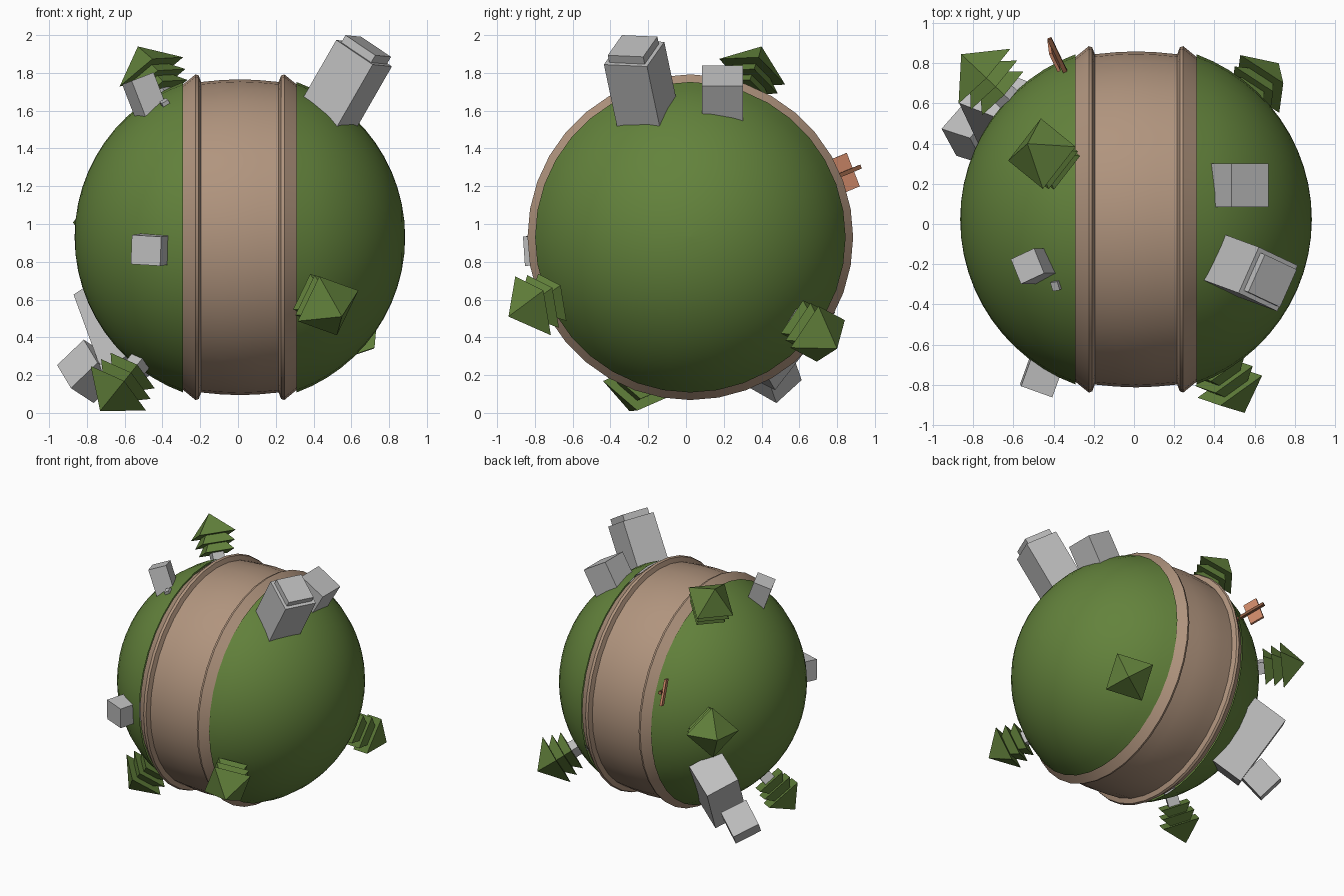
import bpy, bmesh, math
from mathutils import Vector, Matrix

if "Cube" in bpy.data.objects:
    bpy.data.objects.remove(bpy.data.objects["Cube"])

C = Vector((0.01, 0.023, 0.93))   # planet centre
R = 0.875                         # planet radius


def material(name, rgb):
    m = bpy.data.materials.new(name)
    m.diffuse_color = (*rgb, 1)
    m.use_nodes = True
    m.node_tree.nodes["Principled BSDF"].inputs["Base Color"].default_value = m.diffuse_color
    return m


GREEN = material("grass green", (0.125, 0.225, 0.045))
ROAD = material("road tan", (0.44, 0.30, 0.21))
GREY = material("building grey", (0.52, 0.52, 0.52))
ORANGE = material("sign orange", (0.62, 0.25, 0.14))
BROWN = material("post brown", (0.25, 0.10, 0.05))


def finish(name, bm, mat, smooth=None):
    bmesh.ops.remove_doubles(bm, verts=bm.verts, dist=1e-5)
    bmesh.ops.recalc_face_normals(bm, faces=bm.faces)
    me = bpy.data.meshes.new(name)
    bm.to_mesh(me)
    bm.free()
    me.materials.append(mat)
    ob = bpy.data.objects.new(name, me)
    bpy.context.collection.objects.link(ob)
    if smooth:
        bpy.ops.object.select_all(action='DESELECT')
        ob.select_set(True)
        bpy.context.view_layer.objects.active = ob
        bpy.ops.object.shade_smooth_by_angle(angle=math.radians(smooth))
    return ob


def frame(origin, axis, hint):
    """Local z along axis, local x as near as possible to hint."""
    n = Vector(axis).normalized()
    u = Vector(hint)
    u = (u - n * u.dot(n)).normalized()
    v = n.cross(u)
    return Matrix.Translation(origin) @ Matrix((u, v, n)).transposed().to_4x4()


def lathe(name, profile, mat, steps=36, smooth=30):
    """Revolve (x, radius) points about the planet's x axis."""
    bm = bmesh.new()
    rings = []
    for x, r in profile:
        ring = []
        for i in range(steps):
            a = 2 * math.pi * i / steps
            ring.append(bm.verts.new(C + Vector((x, r * math.cos(a), r * math.sin(a)))))
        rings.append(ring)
    for a, b in zip(rings, rings[1:]):
        for i in range(steps):
            j = (i + 1) % steps
            bm.faces.new((a[i], a[j], b[j], b[i]))
    for (x, r), ring in zip(profile, rings):
        if r < 0.03:
            bm.faces.new(ring)
    return finish(name, bm, mat, smooth)


def box(name, base, axis, hint, size, mat=GREY):
    """Box standing on base, growing along axis."""
    bm = bmesh.new()
    m = frame(Vector(base), axis, hint) @ Matrix.Translation((0, 0, size[2] / 2))
    bmesh.ops.create_cube(bm, size=1, matrix=m @ Matrix.Diagonal((*size, 1)))
    return finish(name, bm, mat)


# planet: two grassy caps either side of the road
edge = math.acos(0.30 / R)
for side, label in ((-1, "left"), (1, "right")):
    prof = [(side * R * math.cos(edge * k / 12), max(R * math.sin(edge * k / 12), 0.002))
            for k in range(13)]
    lathe("grass_cap_" + label, prof, GREEN)

# road band with raised kerbs
half = [(0.305, 0.805), (0.235, 0.862), (0.218, 0.856), (0.205, 0.822), (0.10, 0.832)]
lathe("road_band", [(-x, r) for x, r in half] + [(0, 0.836)] + half[::-1], ROAD)


# trees: square trunk and three four-sided tiers, widest on top
def tree(name, tip, corner):
    axis = Vector(tip) - C
    reach, n = axis.length, axis.normalized()
    box(name + "_trunk", C + n * 0.82, n, Vector(corner) + n.cross(Vector(corner)),
        (0.085, 0.085, 0.15))
    bm = bmesh.new()
    for start, height, wide, top in ((0.285, 0.11, 0.150, 0.05),
                                     (0.225, 0.11, 0.168, 0.06),
                                     (0.160, 0.16, 0.188, 0.0)):
        m = frame(C + n * (reach - start + height / 2), n, corner)
        bmesh.ops.create_cone(bm, cap_ends=True, segments=4, radius1=wide,
                              radius2=top, depth=height, matrix=m)
    finish(name + "_foliage", bm, GREEN)


tree("tree_top", (-0.53, 0.40, 1.94), (0.17, 0.035, 0.078))
tree("tree_bottom", (-0.73, -0.30, 0.01), (0.777, 0, -0.629))
tree("tree_front", (0.55, -0.94, 0.51), (0.15, 0.05, 0.075))
tree("tree_back_right", (0.72, 0.80, 0.34), (0.106, 0.004, 0.133))
tree("tree_back_left", (-0.86, 0.845, 1.02), (0.683, 0.725, 0))

# tower with a stepped roof, and the cube beside it
n = Vector((0.49, -0.18, 0.853)).normalized()
base = Vector((0.491, -0.21, 1.597))
box("tower", base - n * 0.03, n, (0.19, -0.09, -0.127), (0.25, 0.25, 0.39))
box("tower_roof", base + n * 0.36, n, (0.19, -0.09, -0.127), (0.205, 0.205, 0.045))
box("cube_house", (0.468, 0.193, 1.60), (0.51, 0, 0.86), (0, 1, 0), (0.215, 0.215, 0.215))

# small chimney-like block and a stone near the top
box("small_block", (-0.458, -0.21, 1.584), (-0.36, 0, 0.93), (0.12, 0.055, 0.04),
    (0.135, 0.135, 0.20))
box("stone", (-0.372, -0.295, 1.61), (-0.4, -0.3, 0.8), (1, 0.3, 0), (0.04, 0.045, 0.05))

# block on the front
n = Vector((-0.34, -0.94, -0.05)).normalized()
box("front_block", Vector((-0.487, -0.83, 0.86)) - n * 0.18, n, (0.165, -0.06, -0.01),
    (0.165, 0.155, 0.18))

# long building low on the back left, with a block on top
n, length = Vector((-0.788, 0.306, -0.525)), Vector((0.278, -0.587, -0.76))
mid = C + Vector((-0.63, 0.472, -0.485))
box("long_building", mid - n * 0.135, n, length, (0.54, 0.25, 0.27))
box("rooftop_block", C + Vector((-0.80, 0.43, -0.71)) - Vector((-0.70, 0.23, -0.67)) * 0.1,
    (-0.70, 0.23, -0.67), (0.39, -0.69, -0.61), (0.195, 0.20, 0.20))

# signpost by the road
n = Vector((-0.405, 0.845, 0.35)).normalized()
up = Vector((0, -0.27, 0.96))
box("sign_post", C + n * 0.82, n, up, (0.022, 0.022, 0.245), BROWN)
side = n.cross(up).normalized()
box("sign_board", C + n * 0.92 - side * 0.016, n, up, (0.19, 0.016, 0.105), ORANGE)
